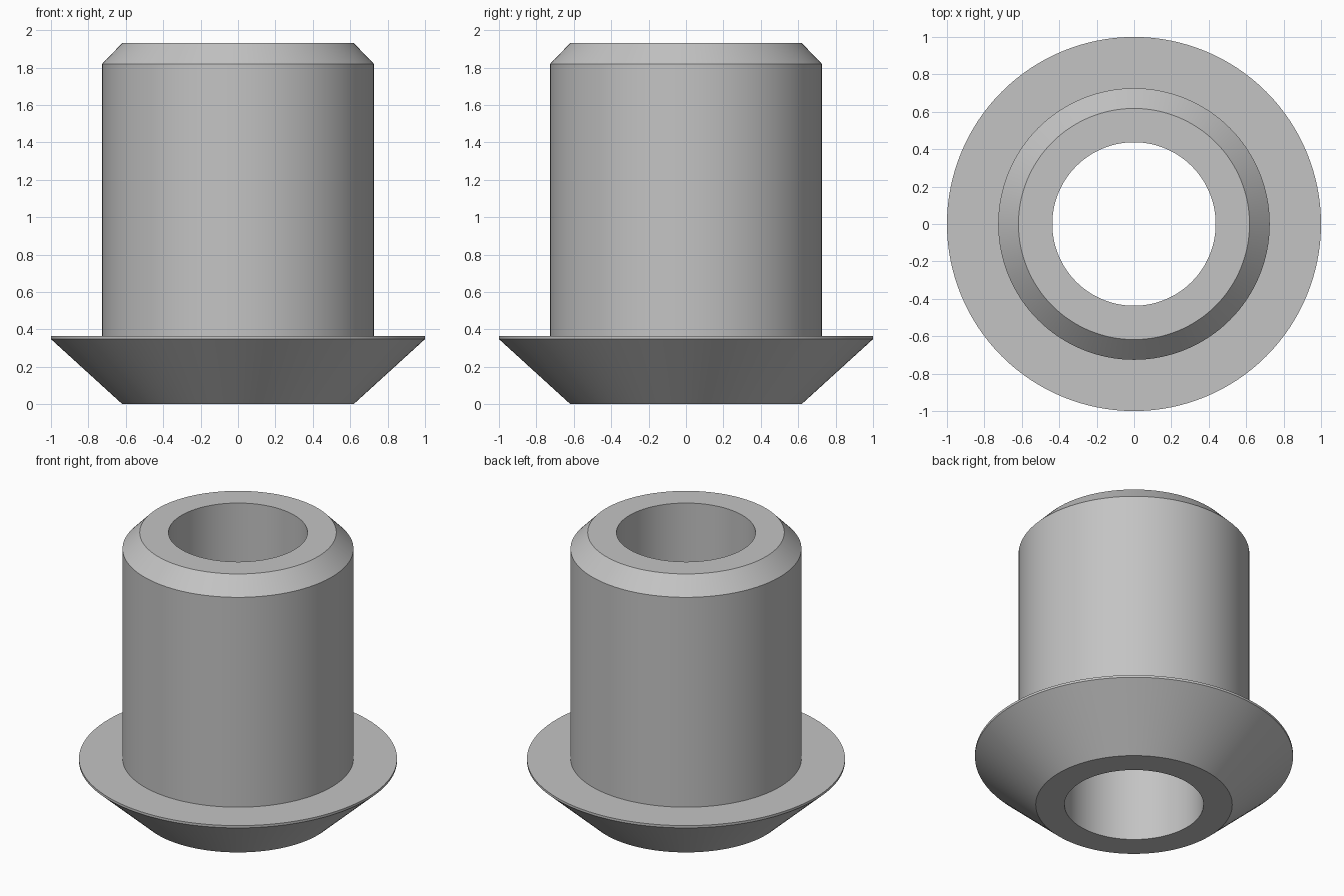
import bpy
import bmesh
import math

cube = bpy.data.objects.get("Cube")
if cube:
    bpy.data.objects.remove(cube, do_unlink=True)

SEGMENTS = 128

# Single plain grey
grey = bpy.data.materials.new("plain_grey")
grey.use_nodes = True
COLOUR = (0.55, 0.55, 0.55, 1.0)
grey.diffuse_color = COLOUR
grey.node_tree.nodes["Principled BSDF"].inputs["Base Color"].default_value = COLOUR


def lathe(name, profile):
    """Spin a closed (radius, height) profile around the z axis."""
    bm = bmesh.new()
    rings = []
    for r, z in profile:
        angles = [2 * math.pi * i / SEGMENTS for i in range(SEGMENTS)]
        rings.append([bm.verts.new((r * math.cos(a), r * math.sin(a), z)) for a in angles])
    for k, lower in enumerate(rings):
        upper = rings[(k + 1) % len(rings)]
        for i in range(SEGMENTS):
            j = (i + 1) % SEGMENTS
            bm.faces.new((lower[i], lower[j], upper[j], upper[i]))
    bmesh.ops.recalc_face_normals(bm, faces=bm.faces)
    mesh = bpy.data.meshes.new(name)
    bm.to_mesh(mesh)
    bm.free()
    mesh.materials.append(grey)
    obj = bpy.data.objects.new(name, mesh)
    bpy.context.collection.objects.link(obj)
    bpy.ops.object.select_all(action="DESELECT")
    obj.select_set(True)
    bpy.context.view_layer.objects.active = obj
    bpy.ops.object.shade_smooth_by_angle(angle=math.radians(25))
    return obj


# Hollow sleeve with a conical flange, thin rim and chamfered top
BORE = 0.437
lathe("flanged_bushing", [
    (BORE, 0.0),
    (0.618, 0.0),     # underside
    (1.0, 0.348),     # flange cone
    (1.0, 0.364),     # thin rim
    (0.726, 0.364),   # flange top
    (0.726, 1.82),    # sleeve wall
    (0.618, 1.932),   # top chamfer
    (BORE, 1.932),    # top face
])
